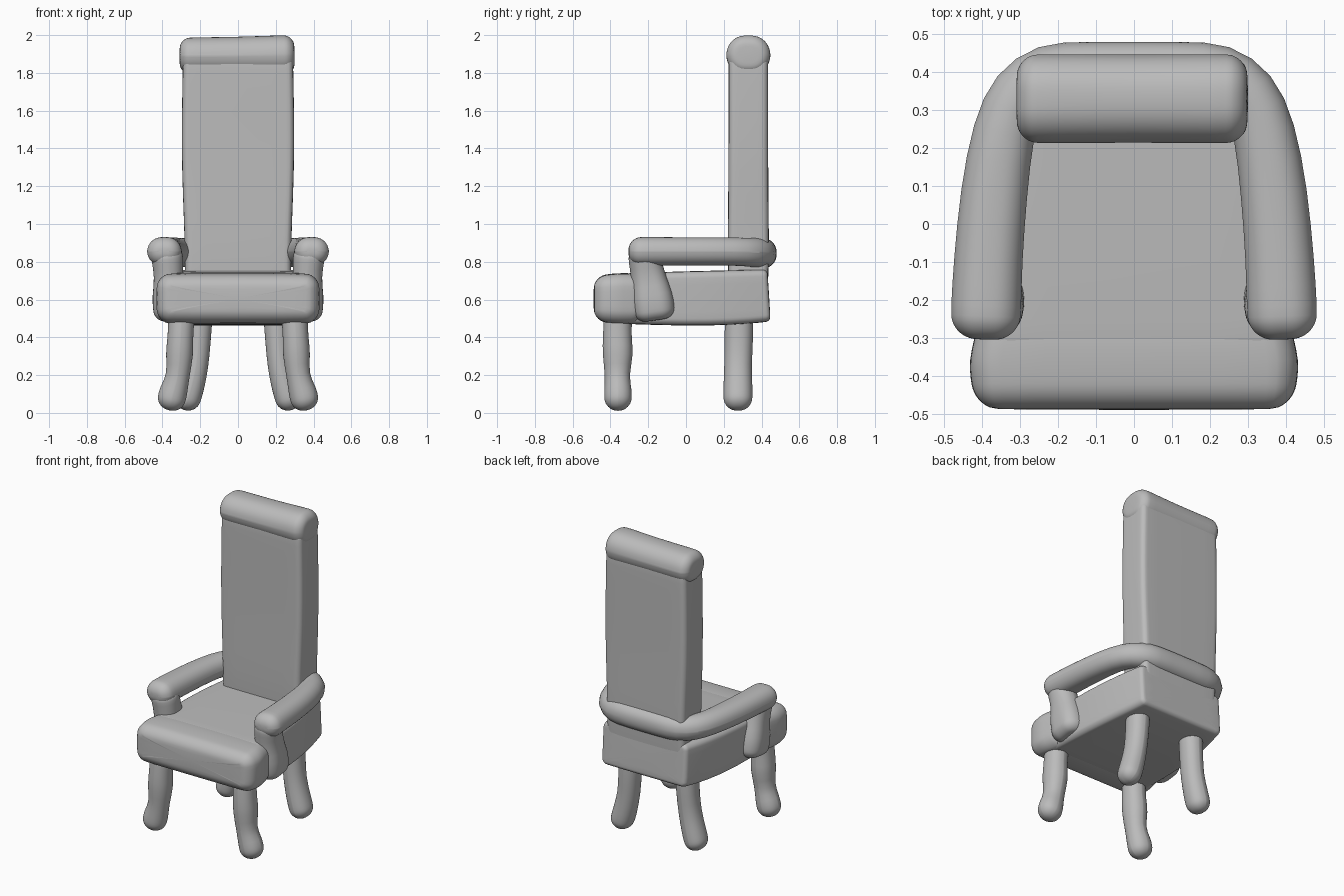
import bpy, bmesh, math
from mathutils import Vector

cube = bpy.data.objects.get("Cube")
if cube:
    bpy.data.objects.remove(cube)

grey = bpy.data.materials.new("soft_grey")
grey.use_nodes = True
COLOUR = (0.5, 0.5, 0.5, 1)
grey.diffuse_color = COLOUR
grey.node_tree.nodes["Principled BSDF"].inputs["Base Color"].default_value = COLOUR


def rounded_section(w, h, r, steps=6):
    """Points of a rounded rectangle with half sizes w and h."""
    r = max(min(r, w, h), 0.001)
    pts = []
    for k, (sx, sy) in enumerate(((1, 1), (-1, 1), (-1, -1), (1, -1))):
        for i in range(steps):
            a = math.pi / 2 * (k + i / (steps - 1))
            pts.append((sx * (w - r) + r * math.cos(a), sy * (h - r) + r * math.sin(a)))
    return pts


def sweep(name, stations, ref, r, cap):
    """Loft rounded sections (x, y, z, half width, half height) with domed ends."""
    path = [Vector(s[:3]) for s in stations]
    last = len(path) - 1
    tangents = [(path[min(i + 1, last)] - path[max(i - 1, 0)]).normalized()
                for i in range(last + 1)]
    rings = [(p, t, s[3], s[4], r) for p, t, s in zip(path, tangents, stations)]

    def dome(ring, sign):
        p, t, w, h, rad = ring
        out = []
        for i in range(1, 6):
            a = math.radians(17 * i)
            cut = cap * (1 - math.cos(a))
            out.append((p + t * sign * cap * math.sin(a), t, max(w - cut, 0.004),
                        max(h - cut, 0.004), max(rad - cut, 0.003)))
        return out

    rings = dome(rings[0], -1)[::-1] + rings + dome(rings[-1], 1)
    bm = bmesh.new()
    loops = []
    for p, t, w, h, rad in rings:
        side = t.cross(Vector(ref)).normalized()
        up = side.cross(t)
        loops.append([bm.verts.new(p + side * a + up * b)
                      for a, b in rounded_section(w, h, rad)])
    for a, b in zip(loops, loops[1:]):
        for i in range(len(a)):
            j = (i + 1) % len(a)
            bm.faces.new((a[i], a[j], b[j], b[i]))
    bm.faces.new(loops[0][::-1])
    bm.faces.new(loops[-1])
    bmesh.ops.recalc_face_normals(bm, faces=bm.faces)
    mesh = bpy.data.meshes.new(name)
    bm.to_mesh(mesh)
    bm.free()
    mesh.materials.append(grey)
    ob = bpy.data.objects.new(name, mesh)
    bpy.context.collection.objects.link(ob)
    sub = ob.modifiers.new("soften", "SUBSURF")
    sub.levels = sub.render_levels = 1
    bpy.ops.object.select_all(action="DESELECT")
    ob.select_set(True)
    bpy.context.view_layer.objects.active = ob
    bpy.ops.object.shade_smooth_by_angle(angle=math.radians(50))
    return ob


UP, BACK = (0, 0, 1), (0, 1, 0)

# Seat: tapered box with a fuller front roll
sweep("seat_base", [(0, -0.30, 0.605, 0.38, 0.135), (0, 0, 0.605, 0.375, 0.145),
                    (0, 0.25, 0.61, 0.345, 0.145), (0, 0.41, 0.62, 0.31, 0.14)],
      UP, 0.04, 0.03)
sweep("seat_front_roll", [(0, -0.41, 0.605, 0.43, 0.13), (0, -0.36, 0.605, 0.435, 0.135),
                          (0, -0.30, 0.605, 0.42, 0.135)], UP, 0.08, 0.08)

# Tall back with a padded top
sweep("backrest", [(0, 0.33, 0.60, 0.28, 0.10), (0, 0.33, 0.80, 0.28, 0.11),
                   (0, 0.33, 1.0, 0.285, 0.108), (0, 0.33, 1.3, 0.298, 0.105),
                   (0, 0.33, 1.6, 0.297, 0.105), (0, 0.33, 1.85, 0.292, 0.105)],
      BACK, 0.035, 0.03)
sweep("backrest_top_roll", [(-0.25, 0.33, 1.89, 0.118, 0.098), (0, 0.33, 1.89, 0.115, 0.1),
                            (0.24, 0.33, 1.895, 0.118, 0.105)], UP, 0.1, 0.06)

# One rail forms both arms and wraps behind the back
half_rail = [(0.39, -0.235, 0.855, 0.093, 0.077), (0.385, -0.1, 0.855, 0.09, 0.075),
             (0.37, 0.08, 0.855, 0.088, 0.074), (0.345, 0.25, 0.855, 0.082, 0.074),
             (0.305, 0.35, 0.85, 0.08, 0.076), (0.23, 0.405, 0.845, 0.078, 0.08),
             (0.12, 0.41, 0.845, 0.07, 0.08)]
left_half = [(-s[0], *s[1:]) for s in half_rail]
sweep("arm_rail", half_rail + left_half[::-1], UP, 0.08, 0.07)

for side, sx in (("left", 1), ("right", -1)):
    # Arm post swelling into the side of the seat
    sweep(side + "_arm_post", [(sx * 0.365, -0.17, 0.55, 0.085, 0.11),
                               (sx * 0.37, -0.18, 0.62, 0.085, 0.11),
                               (sx * 0.365, -0.2, 0.72, 0.075, 0.09),
                               (sx * 0.375, -0.22, 0.82, 0.085, 0.085)],
          BACK, 0.08, 0.06)
    # Lumpy front leg
    sweep(side + "_front_leg", [(sx * 0.30, -0.36, 0.50, 0.07, 0.075),
                                (sx * 0.305, -0.365, 0.40, 0.066, 0.075),
                                (sx * 0.31, -0.36, 0.31, 0.075, 0.083),
                                (sx * 0.315, -0.365, 0.20, 0.058, 0.062),
                                (sx * 0.34, -0.36, 0.12, 0.074, 0.073),
                                (sx * 0.35, -0.36, 0.08, 0.075, 0.073)],
          BACK, 0.08, 0.068)
    # Splayed back leg
    sweep(side + "_back_leg", [(sx * 0.205, 0.28, 0.50, 0.07, 0.075),
                               (sx * 0.21, 0.28, 0.38, 0.065, 0.075),
                               (sx * 0.22, 0.275, 0.25, 0.065, 0.072),
                               (sx * 0.25, 0.275, 0.13, 0.07, 0.077),
                               (sx * 0.265, 0.275, 0.08, 0.07, 0.077)],
          BACK, 0.08, 0.068)
